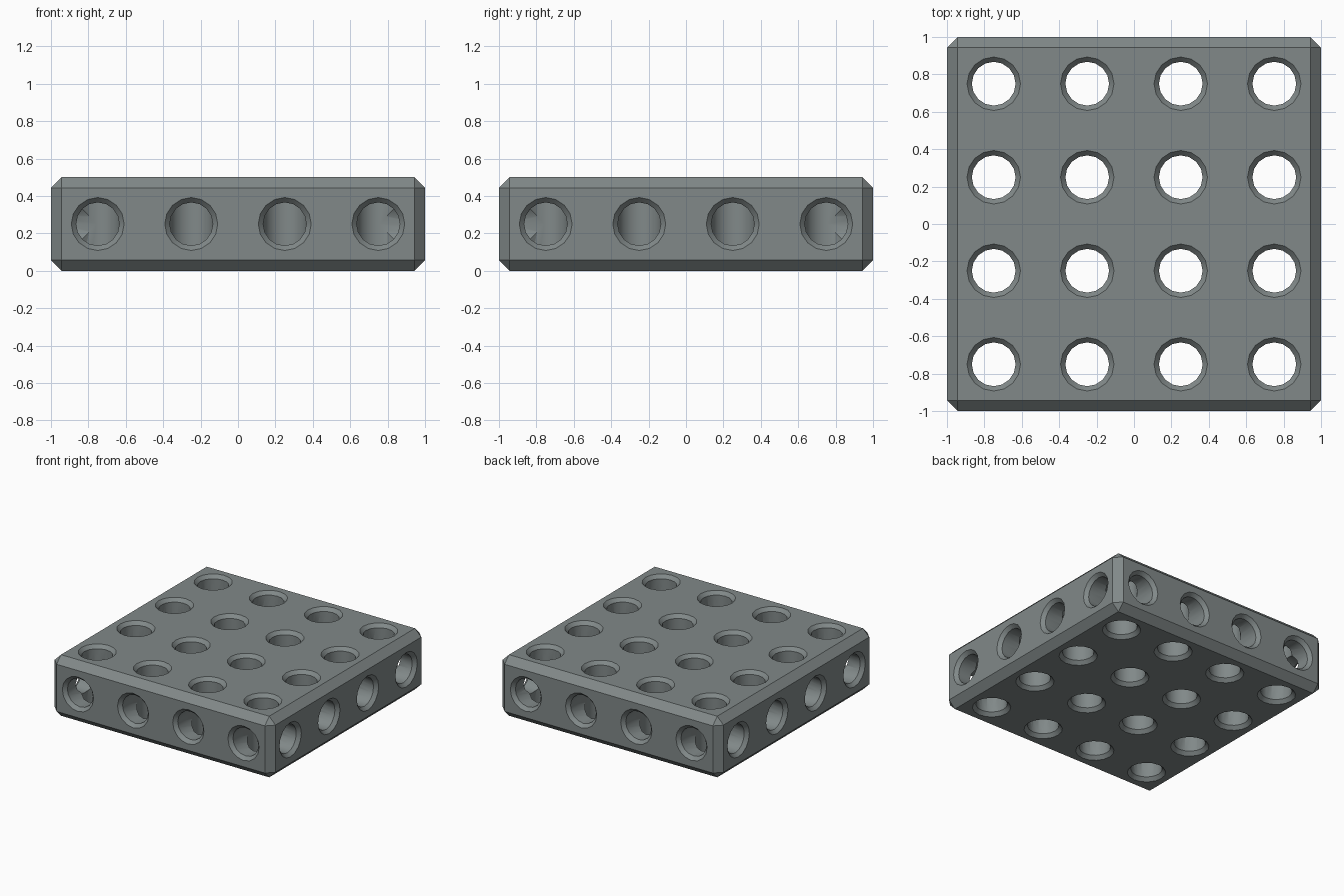
import bpy, bmesh, math
from mathutils import Matrix, Vector

if "Cube" in bpy.data.objects:
    bpy.data.objects.remove(bpy.data.objects["Cube"])

SIZE, HEIGHT, CHAMFER = 2.0, 0.5, 0.057
BORE, SIDE_BORE, FLARE, SINK = 0.117, 0.1155, 0.026, 0.028
SIDES = 16
SPOTS = [-0.75, -0.25, 0.25, 0.75]

grey = bpy.data.materials.new("slate grey")
grey.diffuse_color = (0.22, 0.25, 0.25, 1)
grey.use_nodes = True
grey.node_tree.nodes["Principled BSDF"].inputs["Base Color"].default_value = grey.diffuse_color


def make_object(name, bm):
    mesh = bpy.data.meshes.new(name)
    bmesh.ops.recalc_face_normals(bm, faces=bm.faces)
    bm.to_mesh(mesh)
    bm.free()
    mesh.materials.append(grey)
    ob = bpy.data.objects.new(name, mesh)
    bpy.context.collection.objects.link(ob)
    return ob


def add_lathe(bm, profile, matrix):
    """Capped solid turned around local z from (radius, z) points."""
    rings = []
    for r, z in profile:
        ring = []
        for i in range(SIDES):
            a = math.tau * i / SIDES
            ring.append(bm.verts.new(matrix @ Vector((r * math.cos(a), r * math.sin(a), z))))
        rings.append(ring)
    for low, high in zip(rings, rings[1:]):
        for i in range(SIDES):
            j = (i + 1) % SIDES
            bm.faces.new((low[i], low[j], high[j], high[i]))
    bm.faces.new(rings[0][::-1])
    bm.faces.new(rings[-1])


# Chamfered square slab
bm = bmesh.new()
bmesh.ops.create_cube(bm, size=1, matrix=Matrix.Translation((0, 0, HEIGHT / 2))
                      @ Matrix.Diagonal((SIZE, SIZE, HEIGHT, 1)))
bmesh.ops.bevel(bm, geom=bm.edges[:], offset=CHAMFER, segments=1, affect='EDGES')
slab = make_object("drilled_block", bm)

# Through holes, countersunk at top and bottom
wide = BORE + 2 * FLARE
through = [(wide, -SINK), (BORE, SINK), (BORE, HEIGHT - SINK), (wide, HEIGHT + SINK)]
bm = bmesh.new()
for x in SPOTS:
    for y in SPOTS:
        add_lathe(bm, through, Matrix.Translation((x, y, 0)))
cutters = [make_object("through_hole_cutter", bm)]

# Side holes, countersunk outside and ending in the outer through holes
blind = [(SIDE_BORE, 0.75), (SIDE_BORE, 1 - SINK), (SIDE_BORE + 2 * FLARE, 1 + SINK)]
for axis, start in (("x", 0), ("y", 90)):
    bm = bmesh.new()
    for turn in (start, start + 180):
        for s in SPOTS:
            add_lathe(bm, blind, Matrix.Rotation(math.radians(turn), 4, 'Z')
                      @ Matrix.Translation((0, s, HEIGHT / 2))
                      @ Matrix.Rotation(math.pi / 2, 4, 'Y'))
    cutters.append(make_object(axis + "_side_hole_cutter", bm))

# Cut the holes and remove the cutters
bpy.context.view_layer.objects.active = slab
slab.select_set(True)
for cutter in cutters:
    cutter.hide_render = True
    mod = slab.modifiers.new(cutter.name, 'BOOLEAN')
    mod.operation, mod.solver, mod.object = 'DIFFERENCE', 'EXACT', cutter
    bpy.ops.object.modifier_apply(modifier=mod.name)
    bpy.data.objects.remove(cutter)

bpy.ops.object.shade_smooth_by_angle(angle=math.radians(30))
